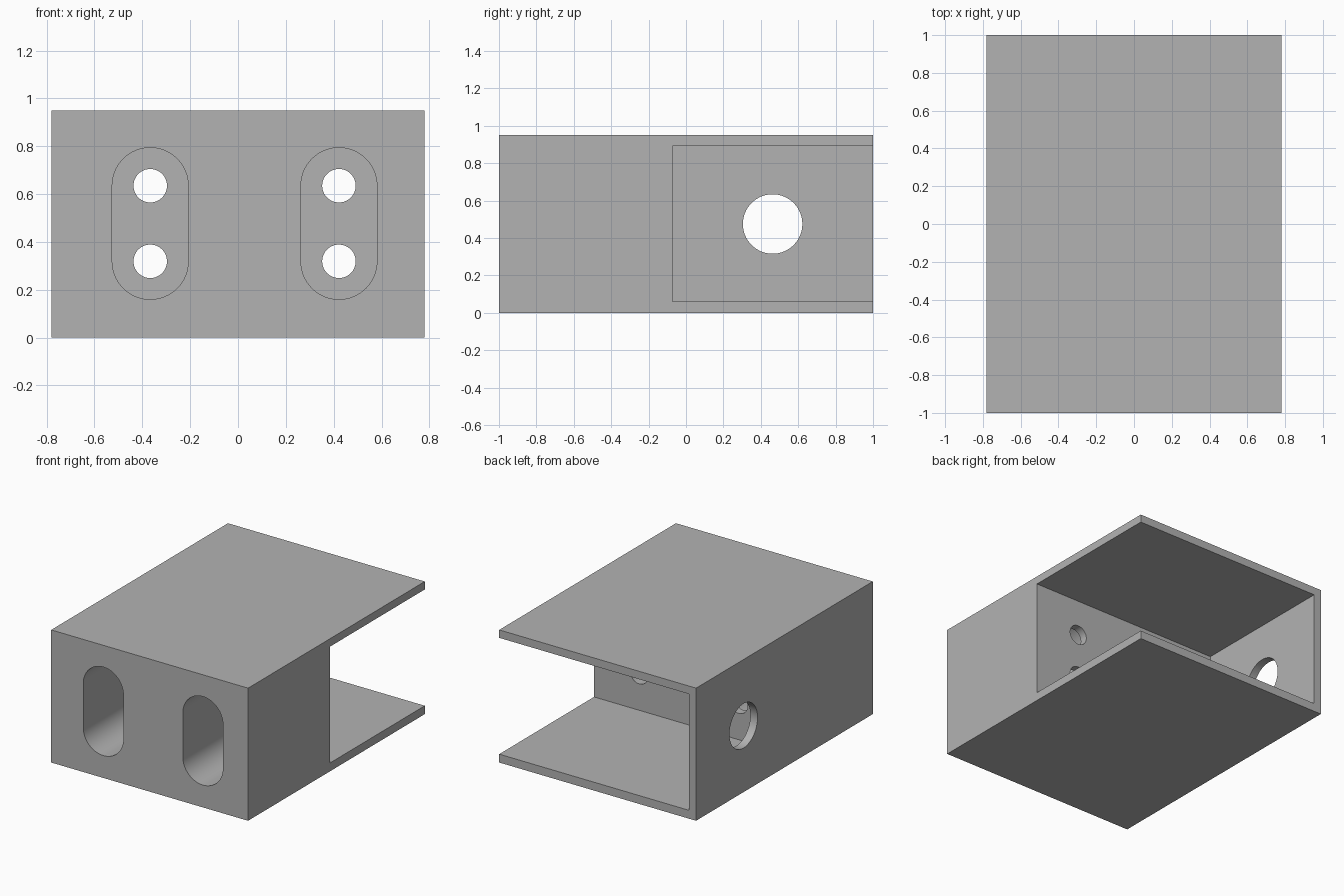
import bpy, bmesh, math
from mathutils import Matrix, Vector

if "Cube" in bpy.data.objects:
    bpy.data.objects.remove(bpy.data.objects["Cube"], do_unlink=True)

HALF_W, HALF_L, HEIGHT = 0.78, 1.0, 0.95
WALL = 0.057
BLOCK_BACK = -0.073          # rear face of the front block
MID = HEIGHT / 2
PITCH = 0.158                # half the distance between paired holes

grey = bpy.data.materials.new("plain grey")
grey.use_nodes = True
colour = (0.45, 0.45, 0.45, 1)
grey.diffuse_color = colour
grey.node_tree.nodes["Principled BSDF"].inputs["Base Color"].default_value = colour


def add_object(name, bm):
    bmesh.ops.recalc_face_normals(bm, faces=bm.faces)
    mesh = bpy.data.meshes.new(name)
    bm.to_mesh(mesh)
    bm.free()
    mesh.materials.append(grey)
    obj = bpy.data.objects.new(name, mesh)
    bpy.context.collection.objects.link(obj)
    return obj


def box(name, low, high):
    low, high = Vector(low), Vector(high)
    bm = bmesh.new()
    bmesh.ops.create_cube(bm, size=1, matrix=Matrix.Translation((low + high) / 2)
                          @ Matrix.Diagonal((*(high - low), 1)))
    return add_object(name, bm)


def rounded_prism(name, centre, radius, half_span, vector, across, steps=32):
    """Extrude a circle, or a slot stretched along z, along a vector."""
    bm = bmesh.new()
    points = []
    for side in (1, -1):
        for i in range(steps + 1):
            if not half_span and i == steps:
                continue
            a = math.pi * i / steps
            points.append(Vector(centre) + Vector(across) * radius * side * math.cos(a)
                          + Vector((0, 0, side * (radius * math.sin(a) + half_span))))
    face = bm.faces.new([bm.verts.new(p) for p in points])
    moved = bmesh.ops.extrude_face_region(bm, geom=[face], use_keep_orig=True)["geom"]
    bmesh.ops.translate(bm, vec=vector,
                        verts=[v for v in moved if isinstance(v, bmesh.types.BMVert)])
    return add_object(name, bm)


def cut(target, cutter):
    cutter.hide_render = True
    mod = target.modifiers.new("cut", "BOOLEAN")
    mod.operation, mod.solver, mod.object = "DIFFERENCE", "EXACT", cutter
    bpy.context.view_layer.objects.active = target
    bpy.ops.object.modifier_apply(modifier=mod.name)
    bpy.data.objects.remove(cutter, do_unlink=True)


# Outer body, open at the back and along one side of the rear half
body = box("bracket_body", (-HALF_W, -HALF_L, 0), (HALF_W, HALF_L, HEIGHT))
cut(body, box("cavity_cutter", (-HALF_W + WALL, BLOCK_BACK, WALL + 0.003),
              (HALF_W + 1, HALF_L + 1, HEIGHT - WALL)))

# Deep front slots, each ending in two bolt holes
for x in (-0.367, 0.422):
    depth = BLOCK_BACK - WALL + HALF_L + 0.2
    cut(body, rounded_prism("slot_cutter", (x, -HALF_L - 0.2, MID + 0.002), 0.159, PITCH,
                            (0, depth, 0), (1, 0, 0)))
    for side in (-1, 1):
        cut(body, rounded_prism("bolt_hole_cutter", (x, -0.3, MID + 0.002 + side * PITCH),
                                0.07, 0, (0, 0.5, 0), (1, 0, 0)))

# Large round hole in the side wall
cut(body, rounded_prism("side_hole_cutter", (-HALF_W - 0.2, 0.463, MID), 0.159, 0,
                        (0.5, 0, 0), (0, 1, 0)))

bpy.ops.object.select_all(action="DESELECT")
body.select_set(True)
bpy.context.view_layer.objects.active = body
bpy.ops.object.shade_smooth_by_angle(angle=math.radians(30))
